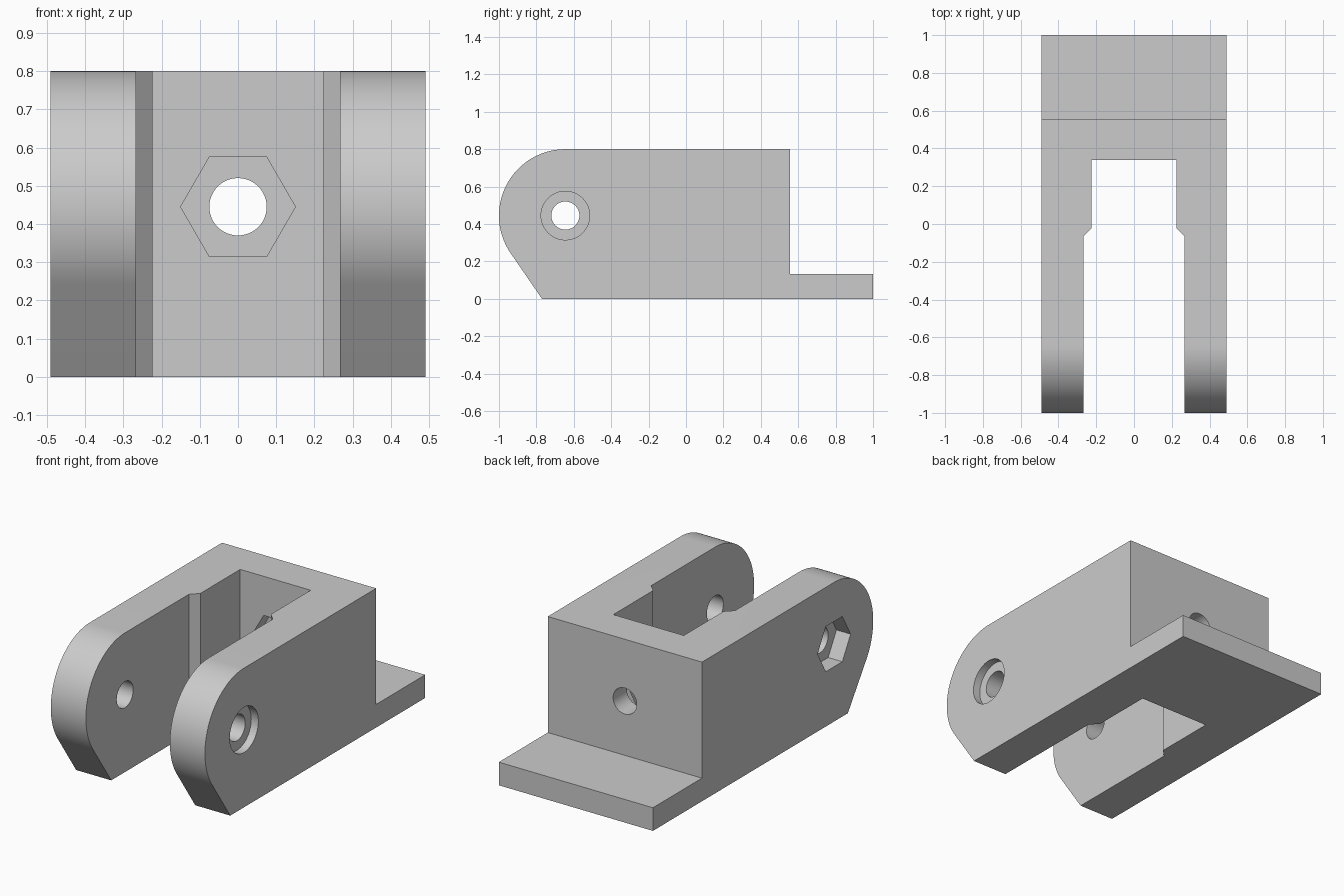
import bpy
import bmesh
from math import cos, sin, radians, pi
from mathutils import Matrix, Vector

cube = bpy.data.objects.get("Cube")
if cube:
    bpy.data.objects.remove(cube, do_unlink=True)

HALF_WIDTH = 0.49
PIVOT_Y, PIVOT_Z = -0.645, 0.445
EAR_RADIUS = 0.355
HOLE, RECESS, HEX = 0.075, 0.13, 0.15

grey = bpy.data.materials.new("plain grey")
grey.use_nodes = True
colour = (0.6, 0.6, 0.6, 1)
grey.diffuse_color = colour
grey.node_tree.nodes["Principled BSDF"].inputs["Base Color"].default_value = colour


def prism(name, points, direction):
    """Extrude a closed outline of 3D points along a direction."""
    bm = bmesh.new()
    face = bm.faces.new([bm.verts.new(p) for p in points])
    result = bmesh.ops.extrude_face_region(bm, geom=[face])
    moved = [g for g in result["geom"] if isinstance(g, bmesh.types.BMVert)]
    bmesh.ops.translate(bm, verts=moved, vec=direction)
    bmesh.ops.recalc_face_normals(bm, faces=bm.faces)
    mesh = bpy.data.meshes.new(name)
    bm.to_mesh(mesh)
    bm.free()
    mesh.materials.append(grey)
    obj = bpy.data.objects.new(name, mesh)
    bpy.context.collection.objects.link(obj)
    return obj


def bore(name, radius, sides, start, end):
    """Round or hexagonal cutter running from start to end."""
    start, end = Vector(start), Vector(end)
    along_x = abs(end.x - start.x) > abs(end.y - start.y)
    side = Vector((0, 1, 0)) if along_x else Vector((1, 0, 0))
    up = Vector((0, 0, 1))
    ring = [start + radius * (side * cos(2 * pi * i / sides) + up * sin(2 * pi * i / sides))
            for i in range(sides)]
    return prism(name, ring, end - start)


# Side profile: rounded ears, sloped chin, tall block and low rear tab
profile = [(-0.77, 0), (1, 0), (1, 0.133), (0.555, 0.133), (0.555, 0.8)]
for i in range(49):
    a = radians(90 + 125 * i / 48)
    profile.append((PIVOT_Y + EAR_RADIUS * cos(a), PIVOT_Z + EAR_RADIUS * sin(a)))
bracket = prism("clevis_bracket", [(-HALF_WIDTH, y, z) for y, z in profile],
                (2 * HALF_WIDTH, 0, 0))

# Stepped slot between the ears, with chamfered shoulders
half_slot = [(0.267, -1.2), (0.267, -0.065), (0.224, -0.022), (0.224, 0.34)]
outline = half_slot + [(-x, y) for x, y in reversed(half_slot)]
cutters = [prism("slot_cutter", [(x, y, -0.2) for x, y in outline], (0, 0, 1.2))]

# Pivot hole with round recess on the left ear and hexagonal pocket on the right
cutters += [
    bore("pivot_hole_cutter", HOLE, 48, (-0.7, PIVOT_Y, PIVOT_Z), (0.7, PIVOT_Y, PIVOT_Z)),
    bore("head_recess_cutter", RECESS, 48,
         (HALF_WIDTH - 0.045, PIVOT_Y, PIVOT_Z), (0.7, PIVOT_Y, PIVOT_Z)),
    bore("nut_pocket_cutter", HEX, 6,
         (-HALF_WIDTH + 0.09, PIVOT_Y, PIVOT_Z), (-0.7, PIVOT_Y, PIVOT_Z)),
    # Mounting hole through the back wall with a hexagonal pocket inside the slot
    bore("back_hole_cutter", HOLE, 48, (0, 0.2, PIVOT_Z), (0, 0.7, PIVOT_Z)),
    bore("back_pocket_cutter", HEX, 6, (0, 0.2, PIVOT_Z), (0, 0.43, PIVOT_Z)),
]

bpy.ops.object.select_all(action="DESELECT")
bpy.context.view_layer.objects.active = bracket
bracket.select_set(True)
for cutter in cutters:
    cutter.hide_render = True
    mod = bracket.modifiers.new(cutter.name, "BOOLEAN")
    mod.operation = "DIFFERENCE"
    mod.solver = "EXACT"
    mod.object = cutter
    bpy.ops.object.modifier_apply(modifier=mod.name)
    bpy.data.objects.remove(cutter, do_unlink=True)

bpy.ops.object.shade_smooth_by_angle(angle=radians(30))
